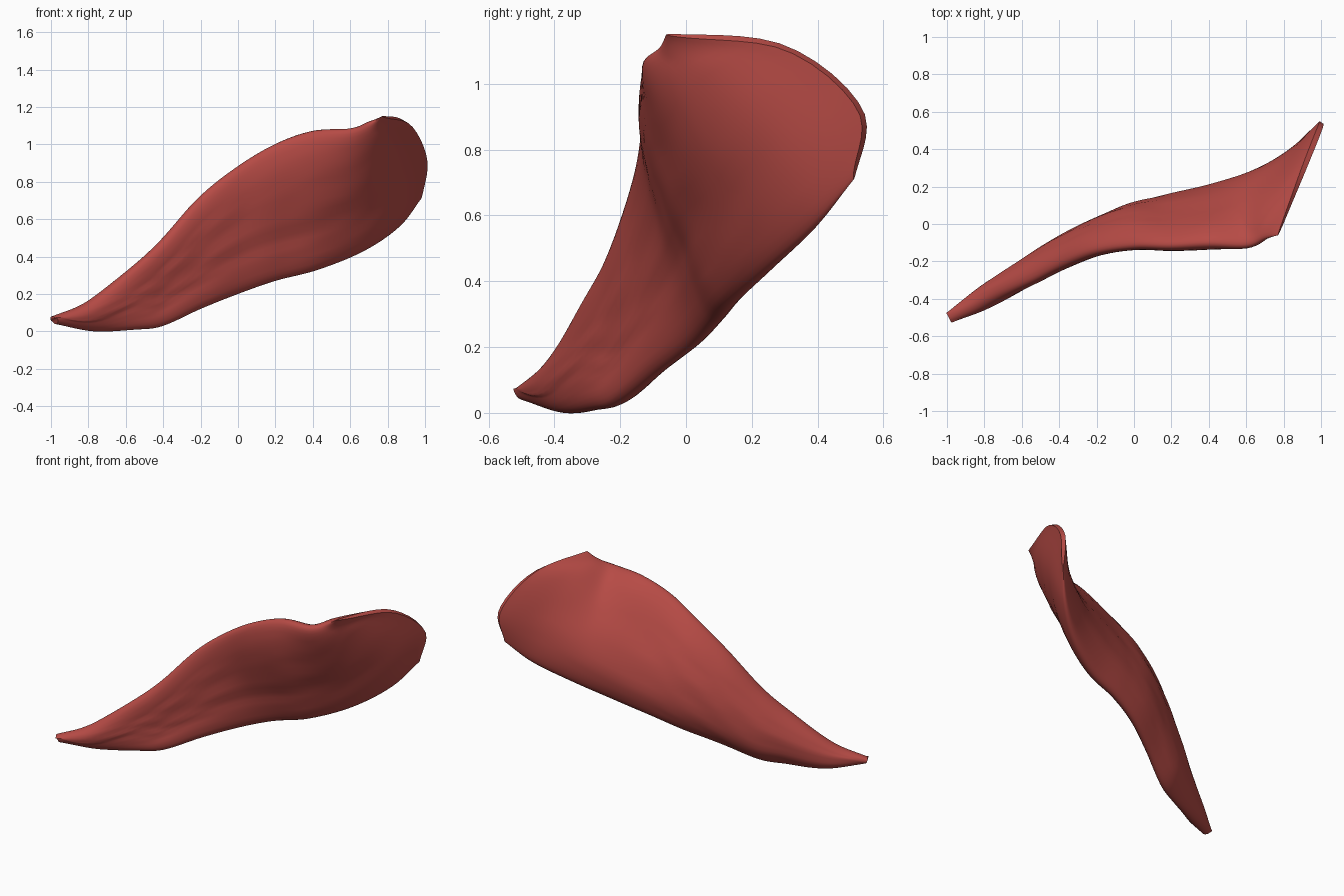
import bpy
import bmesh
import math
from mathutils import Vector

default_cube = bpy.data.objects.get("Cube")
if default_cube:
    bpy.data.objects.remove(default_cube, do_unlink=True)

# Sections in hundredths: upper edge, upper belly, lower belly, lower edge, thickness
SECTIONS = [
    (-99, -50, 8, -99, -50, 7, -98, -50, 6, -97, -50, 4, 6),
    (-80, -41, 16, -80, -40, 11, -79, -38, 6, -77, -37, 0, 12),
    (-56, -31, 34, -56, -26, 24, -56, -25, 13, -55, -28, 1, 14),
    (-40, -23, 49, -40, -17, 35, -40, -15, 18, -40, -21, 3, 15),
    (-20, -15, 72, -20, -8, 52, -20, -5, 31, -20, -9, 12, 16),
    (0, -12, 88, 0, -3, 66, 0, 3, 42, 0, 2, 20, 17),
    (20, -12, 100, 20, -3, 76, 20, 7, 50, 20, 9, 27, 18),
    (40, -11, 107, 41, -1, 83, 42, 11, 56, 43, 14, 33, 20),
    (60, -12, 108, 62, 4, 88, 65, 19, 66, 67, 25, 43, 18),
    (70, -8, 111, 76, 10, 103, 84, 31, 80, 86, 39, 56, 13),
    (77, -6, 115, 91, 30, 111, 100, 53, 92, 98, 51, 71, 3),
]
LENGTH_STEPS = 70
RING_STEPS = 48


def spline(points, t):
    """Catmull-Rom curve through points, t from 0 to 1."""
    last = len(points) - 1
    place = min(max(t, 0), 1) * last
    i = min(int(place), last - 1)
    f = place - i
    b, c = points[i], points[i + 1]
    a = points[i - 1] if i > 0 else b * 2 - c
    d = points[i + 2] if i + 2 <= last else c * 2 - b
    return (b * 2 + (c - a) * f + (a * 2 - b * 5 + c * 4 - d) * f * f
            + (b * 3 - a - c * 3 + d) * f ** 3) / 2


rails = [[Vector(s[k:k + 3]) / 100 for s in SECTIONS] for k in range(0, 12, 3)]
thicknesses = [s[-1] / 100 for s in SECTIONS]


def sheet_point(u, v):
    """Middle surface of the muscle: u runs tip to end, v runs top to bottom."""
    return spline([spline(rail, u) for rail in rails], v)


def sheet_normal(u, v):
    step = 0.01
    u, v = min(max(u, step), 1 - step), min(max(v, step), 1 - step)
    along = sheet_point(u + step, v) - sheet_point(u - step, v)
    across = sheet_point(u, v + step) - sheet_point(u, v - step)
    return along.cross(across).normalized()


def fibre_relief(u, v, side):
    """Shallow grooves that follow the length of the muscle and fade at its ends."""
    fade = math.sin(math.pi * u) * math.sin(math.pi * v)
    drift = v + 0.12 * math.sin(5 * u + side)
    grooves = math.sin(26 * drift + side) + 0.6 * math.sin(47 * drift + 9 * u)
    return 0.006 * fade * grooves


def make_muscle(name):
    bm = bmesh.new()
    rings = []
    for i in range(LENGTH_STEPS + 1):
        u = i / LENGTH_STEPS
        thickness = spline(thicknesses, u)
        ring = []
        for j in range(RING_STEPS):
            angle = 2 * math.pi * j / RING_STEPS
            v = (1 - math.cos(angle)) / 2
            side = math.sin(angle)
            offset = side * thickness / 2
            if abs(side) > 0.01:
                offset += math.copysign(fibre_relief(u, v, math.copysign(1, side)), side)
            ring.append(bm.verts.new(sheet_point(u, v) + sheet_normal(u, v) * offset))
        rings.append(ring)

    # Skin between neighbouring rings, then close both ends
    for first, second in zip(rings, rings[1:]):
        for j in range(RING_STEPS):
            k = (j + 1) % RING_STEPS
            bm.faces.new((first[j], first[k], second[k], second[j]))
    half = RING_STEPS // 2
    for ring in (rings[0], rings[-1]):
        for j in range(half):
            corners = [ring[j], ring[j + 1], ring[-j - 1], ring[-j]]
            bm.faces.new(list(dict.fromkeys(corners)))
    bmesh.ops.recalc_face_normals(bm, faces=bm.faces)

    mesh = bpy.data.meshes.new(name)
    bm.to_mesh(mesh)
    bm.free()
    obj = bpy.data.objects.new(name, mesh)
    bpy.context.collection.objects.link(obj)
    return obj


def make_material(name, colour):
    material = bpy.data.materials.new(name)
    material.use_nodes = True
    material.diffuse_color = colour
    shader = material.node_tree.nodes["Principled BSDF"]
    shader.inputs["Base Color"].default_value = colour
    shader.inputs["Roughness"].default_value = 0.6
    return material


# One flat muscle belly, smooth with crisp margins
muscle = make_muscle("muscle_belly")
muscle.data.materials.append(make_material("muscle red", (0.47, 0.07, 0.06, 1)))
bpy.ops.object.select_all(action="DESELECT")
muscle.select_set(True)
bpy.context.view_layer.objects.active = muscle
bpy.ops.object.shade_smooth_by_angle(angle=math.radians(50))
